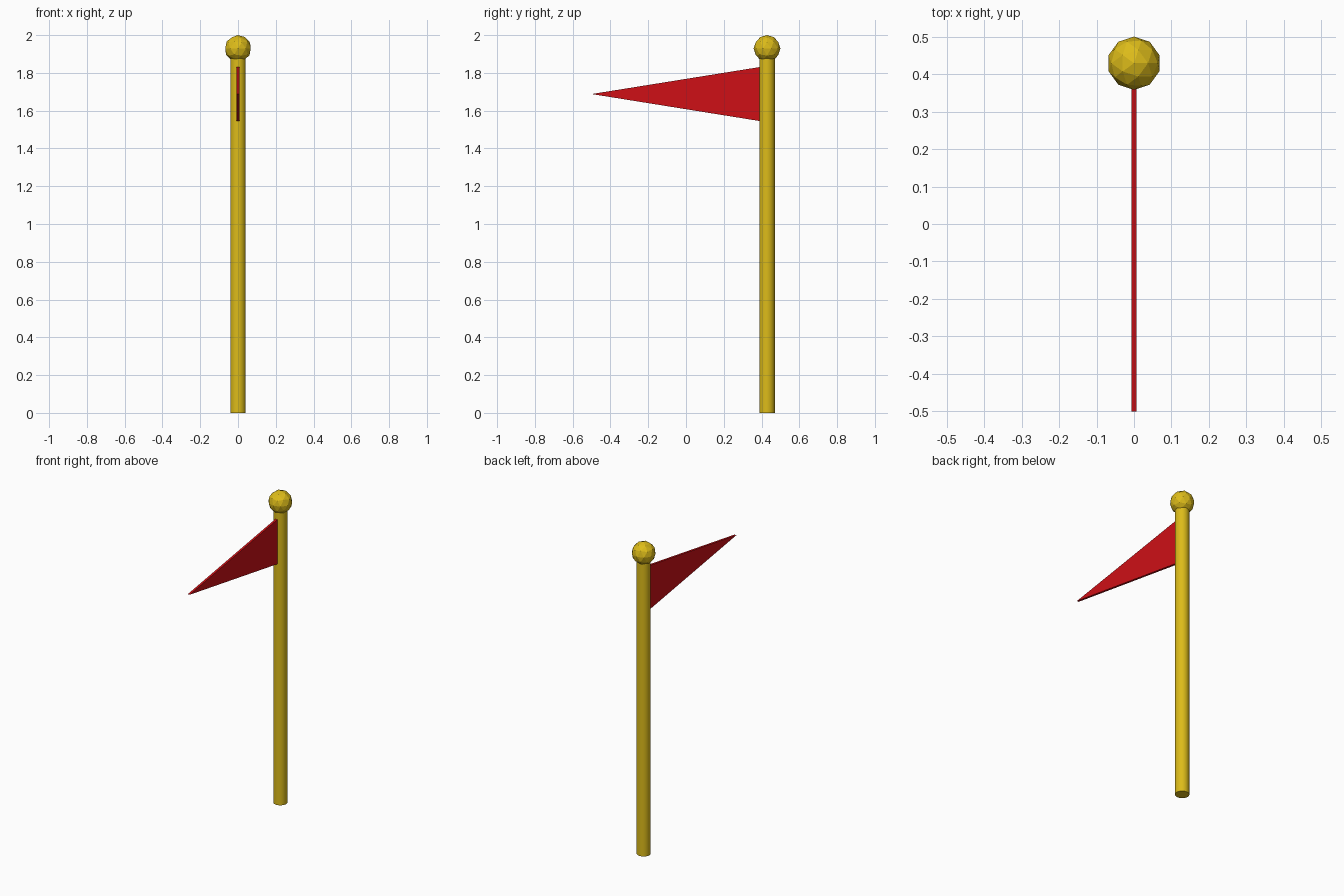
import bpy, bmesh

if "Cube" in bpy.data.objects:
    bpy.data.objects.remove(bpy.data.objects["Cube"])

POLE_Y = 0.429


def material(name, color):
    m = bpy.data.materials.new(name)
    m.diffuse_color = color
    m.use_nodes = True
    m.node_tree.nodes["Principled BSDF"].inputs["Base Color"].default_value = m.diffuse_color
    return m


gold = material("gold", (0.72, 0.5, 0.01, 1))
red = material("red", (0.62, 0.005, 0.008, 1))

# Round pole
bpy.ops.mesh.primitive_cylinder_add(vertices=32, radius=0.041, depth=1.92,
                                    location=(0, POLE_Y, 0.96))
pole = bpy.context.object
pole.name = "pole"
pole.data.materials.append(gold)
bpy.ops.object.shade_smooth_by_angle()

# Faceted ball on top
bpy.ops.mesh.primitive_ico_sphere_add(subdivisions=2, radius=0.071,
                                      location=(0, POLE_Y, 1.929))
ball = bpy.context.object
ball.name = "finial_ball"
ball.data.materials.append(gold)

# Thin triangular pennant, extruded across x
bm = bmesh.new()
profile = [(-0.5, 1.688), (0.391, 1.545), (0.391, 1.831)]
face = bm.faces.new([bm.verts.new((-0.007, y, z)) for y, z in profile])
side = bmesh.ops.extrude_face_region(bm, geom=[face])["geom"]
bmesh.ops.translate(bm, vec=(0.014, 0, 0),
                    verts=[v for v in side if isinstance(v, bmesh.types.BMVert)])
bmesh.ops.recalc_face_normals(bm, faces=bm.faces)
mesh = bpy.data.meshes.new("pennant")
bm.to_mesh(mesh)
bm.free()
mesh.materials.append(red)
bpy.context.collection.objects.link(bpy.data.objects.new("pennant", mesh))
